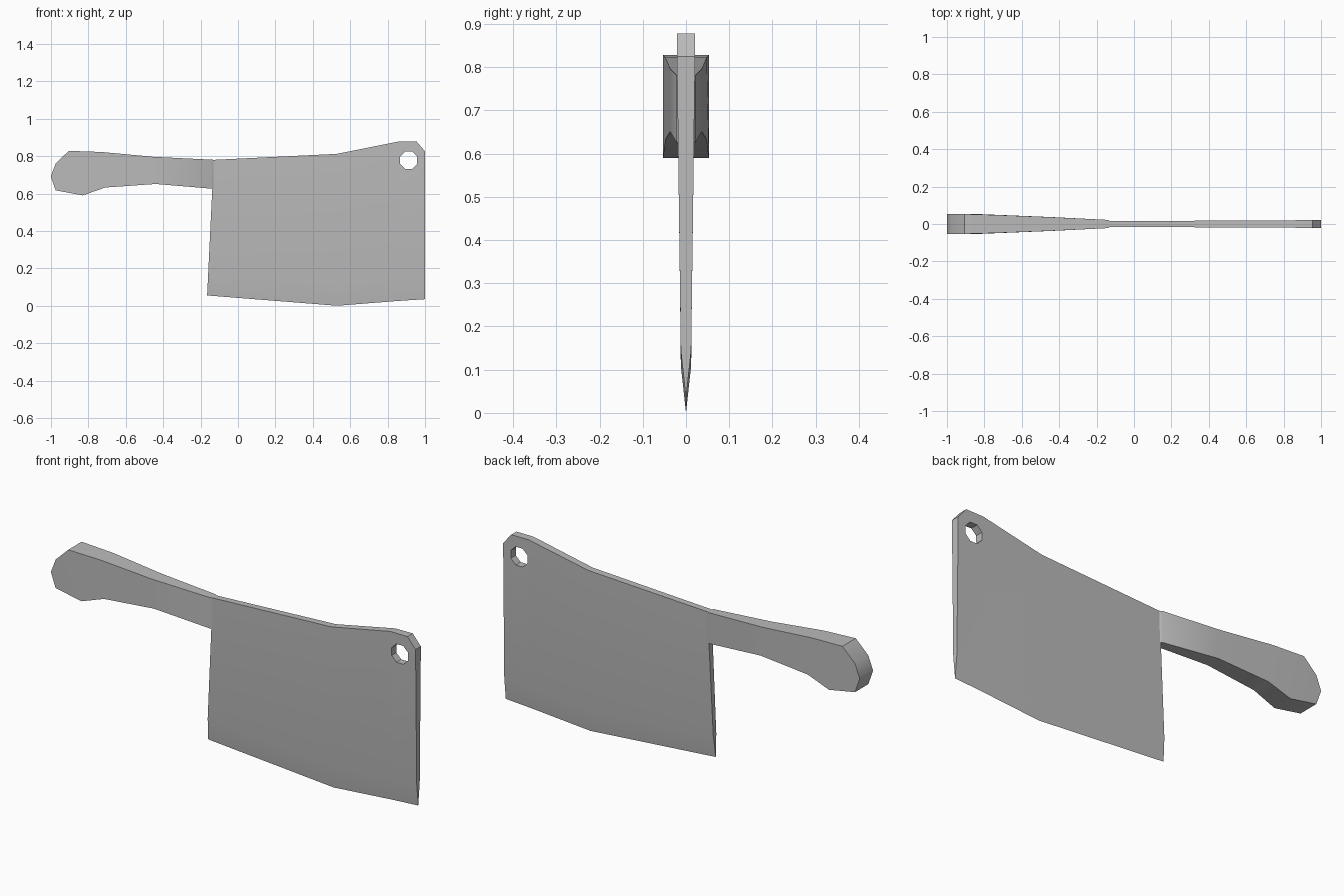
import bpy
import bmesh
import math

cube = bpy.data.objects.get("Cube")
if cube:
    bpy.data.objects.remove(cube, do_unlink=True)

GREY = (0.5, 0.5, 0.5, 1)
steel = bpy.data.materials.new("plain grey")
steel.use_nodes = True
steel.diffuse_color = GREY
steel.node_tree.nodes["Principled BSDF"].inputs["Base Color"].default_value = GREY


def loft(name, rings):
    """Skin a row of matching cross-sections and cap both ends."""
    bm = bmesh.new()
    rows = [[bm.verts.new(p) for p in ring] for ring in rings]
    n = len(rows[0])
    for a, b in zip(rows, rows[1:]):
        for i in range(n):
            j = (i + 1) % n
            bm.faces.new((a[i], a[j], b[j], b[i]))
    bm.faces.new(rows[0])
    bm.faces.new(rows[-1])
    bmesh.ops.recalc_face_normals(bm, faces=bm.faces)
    mesh = bpy.data.meshes.new(name)
    bm.to_mesh(mesh)
    bm.free()
    obj = bpy.data.objects.new(name, mesh)
    bpy.context.collection.objects.link(obj)
    mesh.materials.append(steel)
    return obj


def smooth(obj):
    bpy.ops.object.select_all(action="DESELECT")
    obj.select_set(True)
    bpy.context.view_layer.objects.active = obj
    bpy.ops.object.shade_smooth_by_angle(angle=math.radians(30))


# Blade: cutting edge, ground bevel and thick spine at each station
def blade_ring(xb, zb, xt, zt, spine):
    t = 0.11 / (zt - zb)
    xm, zm = xb + (xt - xb) * t, zb + 0.11
    return [(xb, 0, zb), (xm, -0.012, zm), (xt, -spine, zt),
            (xt, spine, zt), (xm, 0.012, zm)]


blade = loft("blade", [blade_ring(*s) for s in (
    (-0.165, 0.055, -0.13, 0.78, 0.016),
    (0.53, 0.0, 0.53, 0.812, 0.018),
    (0.86, 0.026, 0.86, 0.878, 0.02),
    (0.955, 0.032, 0.955, 0.878, 0.021),
    (1.0, 0.035, 1.0, 0.825, 0.021))])

# Hanging hole through the upper corner
bpy.ops.mesh.primitive_cylinder_add(vertices=8, radius=0.05, depth=0.2,
                                    location=(0.912, 0, 0.778),
                                    rotation=(math.pi / 2, math.pi / 8, 0))
cutter = bpy.context.object
cutter.name = "hole_cutter"
cutter.data.materials.append(steel)
cutter.hide_render = True
cutter.hide_set(True)
hole = blade.modifiers.new("hanging_hole", "BOOLEAN")
hole.operation = "DIFFERENCE"
hole.solver = "EXACT"
hole.object = cutter
smooth(blade)


# Handle: flat-sided grip that swells toward the butt
def grip_ring(xt, zt, xb, zb, half):
    return [(xb, -half, zb), (xt, -half, zt), (xt, half, zt), (xb, half, zb)]


handle = loft("handle", [grip_ring(*s) for s in (
    (-0.128, 0.78, -0.132, 0.625, 0.015),
    (-0.14, 0.781, -0.142, 0.626, 0.022),
    (-0.45, 0.796, -0.44, 0.651, 0.037),
    (-0.73, 0.822, -0.71, 0.632, 0.048),
    (-0.905, 0.828, -0.83, 0.59, 0.053),
    (-0.975, 0.76, -0.975, 0.617, 0.053),
    (-1.0, 0.694, -1.0, 0.688, 0.053))])
smooth(handle)
